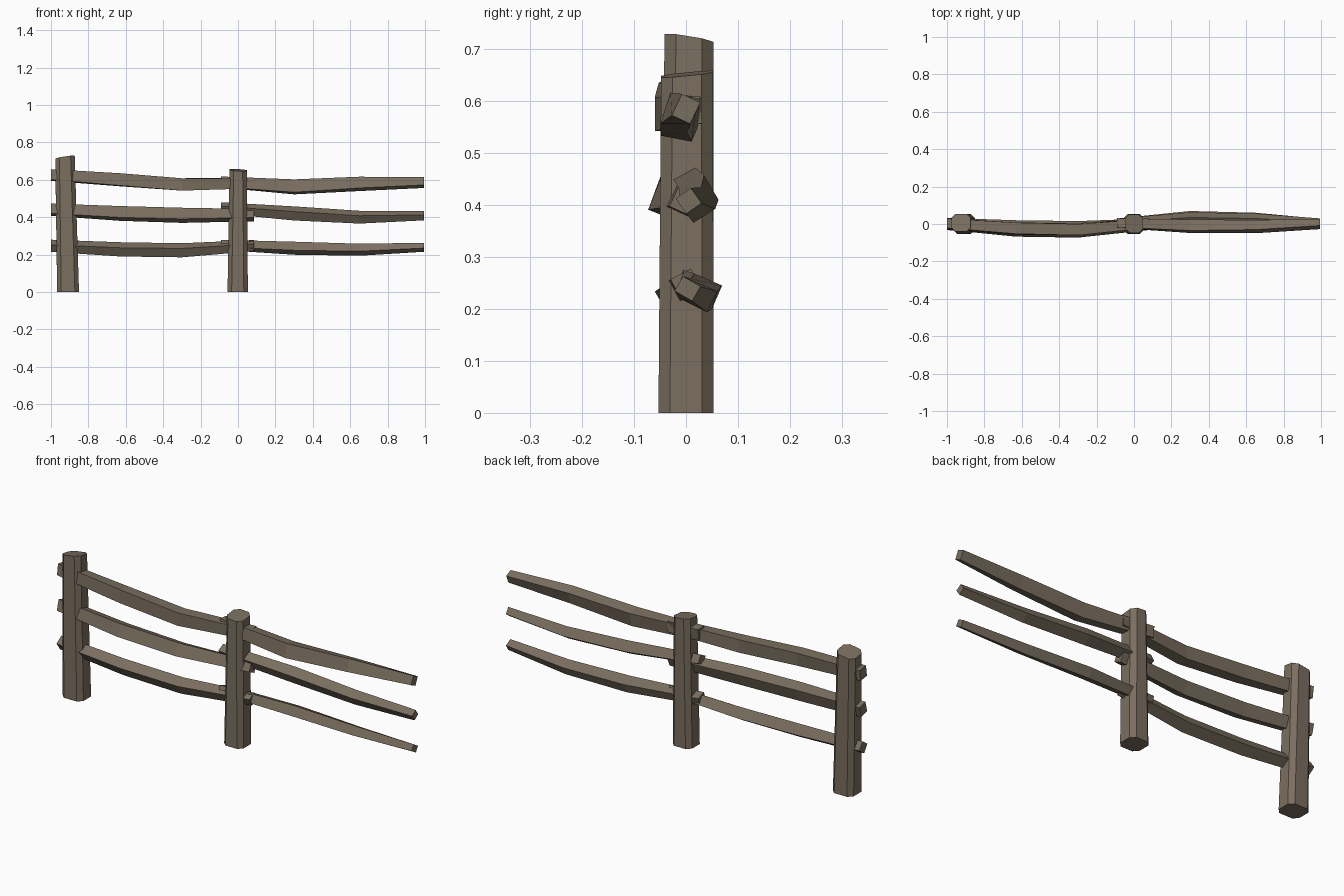
import bpy, bmesh
from math import radians, sin, cos

default = bpy.data.objects.get("Cube")
if default:
    bpy.data.objects.remove(default, do_unlink=True)

wood = bpy.data.materials.new("weathered brown wood")
wood.use_nodes = True
colour = (0.195, 0.157, 0.115, 1)
wood.diffuse_color = colour
wood.node_tree.nodes["Principled BSDF"].inputs["Base Color"].default_value = colour


def loft(name, rings):
    """Skin a list of point rings and cap both ends."""
    bm = bmesh.new()
    loops = [[bm.verts.new(point) for point in ring] for ring in rings]
    for lower, upper in zip(loops, loops[1:]):
        for i in range(len(lower)):
            j = (i + 1) % len(lower)
            bm.faces.new((lower[i], lower[j], upper[j], upper[i]))
    bm.faces.new(loops[0])
    bm.faces.new(loops[-1])
    bmesh.ops.recalc_face_normals(bm, faces=bm.faces)
    mesh = bpy.data.meshes.new(name)
    bm.to_mesh(mesh)
    bm.free()
    mesh.materials.append(wood)
    part = bpy.data.objects.new(name, mesh)
    bpy.context.collection.objects.link(part)


def chamfered_ring(left, right, front, back, height, slope_x=0, slope_y=0, cut=0.022):
    """Rectangle with cut corners, optionally tilted like a sawn post top."""
    outline = [
        (left + cut, front), (right - cut, front), (right, front + cut), (right, back - cut),
        (right - cut, back), (left + cut, back), (left, back - cut), (left, front + cut),
    ]
    mid_x, mid_y = (left + right) / 2, (front + back) / 2
    return [(x, y, height + slope_x * (x - mid_x) + slope_y * (y - mid_y)) for x, y in outline]


def rail(name, stations, centres, depth, height, turn, taper):
    """Crooked four-sided rail: twisted, and tapered at its ends."""
    rings = []
    for i, (x, (y, z)) in enumerate(zip(stations, centres)):
        angle = radians(turn[0] + (turn[1] - turn[0]) * i / (len(stations) - 1))
        scale = taper[i]
        ring = []
        for side, up in ((-1, -1), (1, -1), (1, 1), (-1, 1)):
            a, b = side * depth * scale / 2, up * height * scale / 2
            ring.append((x, y + a * cos(angle) - b * sin(angle), z + a * sin(angle) + b * cos(angle)))
        rings.append(ring)
    loft(name, rings)


# Leaning end post and upright middle post
loft("end_post", [
    chamfered_ring(-0.967, -0.85, -0.053, 0.053, 0),
    chamfered_ring(-0.977, -0.873, -0.041, 0.053, 0.717, slope_x=0.15, slope_y=-0.16),
])
loft("middle_post", [
    chamfered_ring(-0.056, 0.053, -0.053, 0.053, 0),
    chamfered_ring(-0.045, 0.047, -0.048, 0.052, 0.652, slope_x=-0.07, slope_y=0.1),
])

# Rails between the two posts, bowed forwards
left_x = (-1, -0.63, -0.3, 0.085)
left_taper = (0.85, 1, 1, 0.8)
rail("left_top_rail", left_x, [(0, 0.625), (-0.025, 0.6), (-0.03, 0.575), (0.005, 0.582)],
     depth=0.06, height=0.066, turn=(-8, 4), taper=left_taper)
rail("left_middle_rail", left_x, [(0, 0.44), (-0.03, 0.42), (-0.034, 0.41), (0, 0.411)],
     depth=0.058, height=0.064, turn=(-15, -25), taper=left_taper)
rail("left_bottom_rail", left_x, [(0, 0.247), (-0.018, 0.228), (-0.022, 0.223), (0, 0.248)],
     depth=0.055, height=0.055, turn=(35, 28), taper=left_taper)

# Free-ended rails on the other side
right_x = (-0.09, 0.3, 0.65, 0.995)
right_taper = (0.8, 1, 0.9, 0.65)
rail("right_top_rail", right_x, [(0.005, 0.588), (-0.012, 0.562), (-0.014, 0.578), (0, 0.585)],
     depth=0.06, height=0.07, turn=(-4, -25), taper=right_taper)
rail("right_middle_rail", right_x, [(0, 0.45), (0.025, 0.42), (0.022, 0.4), (0.005, 0.408)],
     depth=0.055, height=0.055, turn=(28, 35), taper=right_taper)
rail("right_bottom_rail", right_x, [(0, 0.252), (0.032, 0.234), (0.026, 0.226), (0.003, 0.239)],
     depth=0.06, height=0.05, turn=(-20, -30), taper=right_taper)
